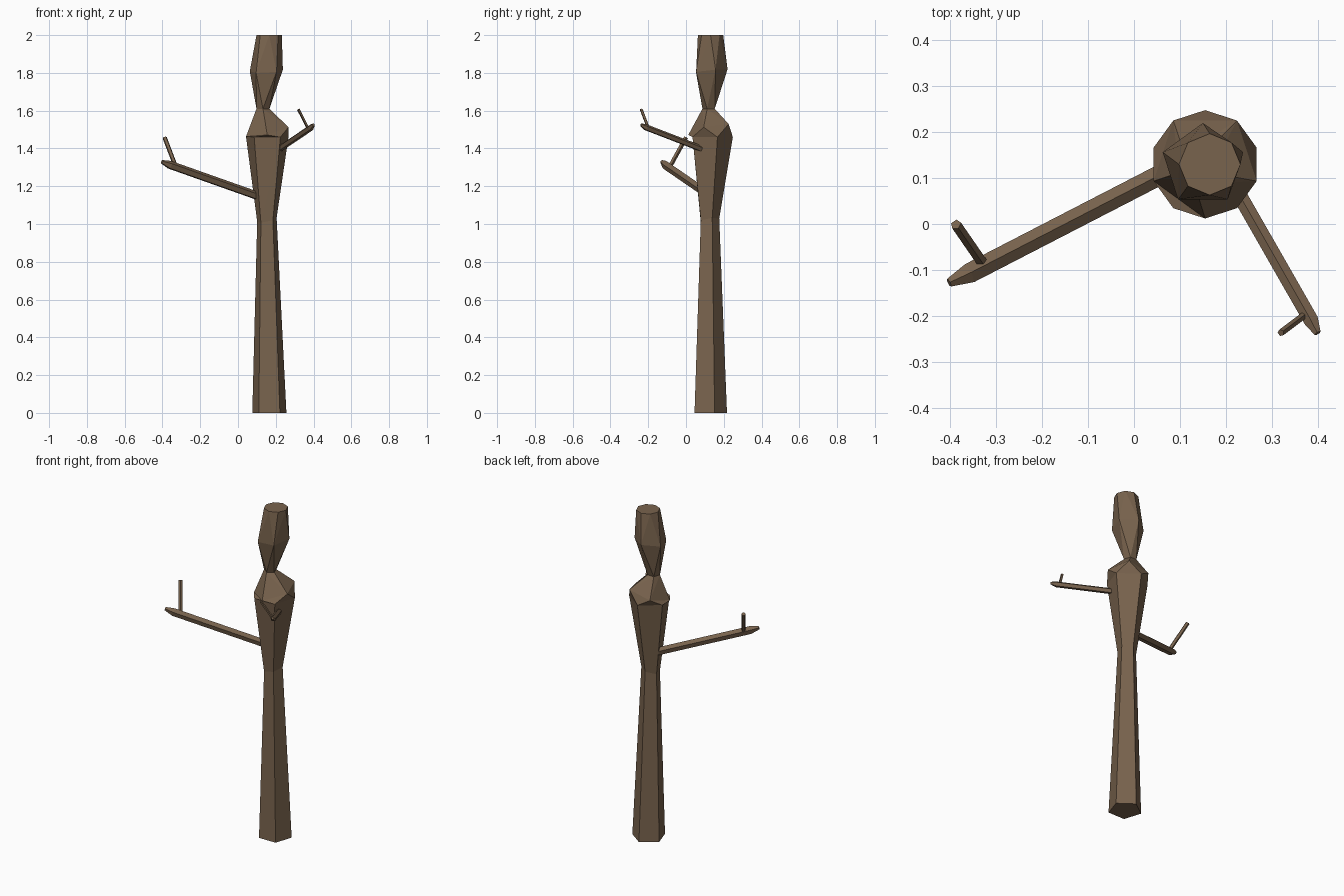
import bpy, bmesh, math
from mathutils import Vector

if "Cube" in bpy.data.objects:
    bpy.data.objects.remove(bpy.data.objects["Cube"])

bark = bpy.data.materials.new("bark_brown")
bark.diffuse_color = (0.19, 0.125, 0.075, 1)
bark.use_nodes = True
bark.node_tree.nodes["Principled BSDF"].inputs["Base Color"].default_value = bark.diffuse_color


def ring(center, r, start=90, n=5, tilt=(0, 0)):
    """Horizontal polygon, optionally sloped along x and y."""
    pts = []
    for i in range(n):
        a = math.radians(start + 360 * i / n)
        dx, dy = r * math.cos(a), r * math.sin(a)
        pts.append(Vector(center) + Vector((dx, dy, dx * tilt[0] + dy * tilt[1])))
    return pts


def tube_ring(center, axis, r, n=5):
    """Polygon perpendicular to an axis."""
    q = Vector(axis).to_track_quat('Z', 'Y')
    return [Vector(center) + q @ p for p in ring((0, 0, 0), r, n=n)]


def skin(name, rings):
    """Hull each pair of neighbouring rings, keep only the outer caps."""
    bm = bmesh.new()
    last = len(rings) - 2
    for k in range(len(rings) - 1):
        lo = [bm.verts.new(p) for p in rings[k]]
        hi = [bm.verts.new(p) for p in rings[k + 1]]
        res = bmesh.ops.convex_hull(bm, input=lo + hi)
        faces = [g for g in res["geom"] if isinstance(g, bmesh.types.BMFace)]
        drop = [f for f in faces
                if (k > 0 and all(v in lo for v in f.verts))
                or (k < last and all(v in hi for v in f.verts))]
        bmesh.ops.delete(bm, geom=drop, context='FACES_ONLY')
    bmesh.ops.remove_doubles(bm, verts=bm.verts, dist=0.0005)
    bmesh.ops.dissolve_limit(bm, angle_limit=0.02, verts=bm.verts, edges=bm.edges)
    bmesh.ops.recalc_face_normals(bm, faces=bm.faces)
    me = bpy.data.meshes.new(name)
    bm.to_mesh(me)
    bm.free()
    me.materials.append(bark)
    bpy.context.collection.objects.link(bpy.data.objects.new(name, me))


def stick(name, start, end, r, tip=None, tip_r=0.01):
    """Five-sided branch with an optional tapered end."""
    start, end = Vector(start), Vector(end)
    d = end - start
    rings = [tube_ring(start, d, r), tube_ring(end, d, r)]
    if tip:
        rings.append(tube_ring(tip, d, tip_r))
    skin(name, rings)


# Trunk: base, waist, twisted bulge, neck, upper bulge, cut top
skin("trunk", [
    ring((0.166, 0.122, 0), 0.095),
    ring((0.153, 0.122, 1.02), 0.054, tilt=(0.2, 0.15)),
    ring((0.155, 0.130, 1.46), 0.118),
    ring((0.155, 0.130, 1.495), 0.118, start=-90, tilt=(0.22, 0.2)),
    ring((0.132, 0.123, 1.61), 0.036, start=-90),
    ring((0.150, 0.128, 1.81), 0.092, tilt=(0.05, 0.1)),
    ring((0.165, 0.130, 2.0), 0.067, n=8),
])

# Long branch and its twig
stick("long_branch", (0.14, 0.15, 1.135), (-0.36, -0.108, 1.312), 0.023,
      tip=(-0.403, -0.128, 1.329), tip_r=0.01)
stick("long_branch_twig", (-0.33, -0.085, 1.305), (-0.388, -0.001, 1.457), 0.012)

# Short branch and its twig
stick("short_branch", (0.20, 0.115, 1.385), (0.387, -0.212, 1.511), 0.017,
      tip=(0.40, -0.238, 1.525), tip_r=0.008)
stick("short_branch_twig", (0.372, -0.198, 1.505), (0.32, -0.237, 1.607), 0.008)
